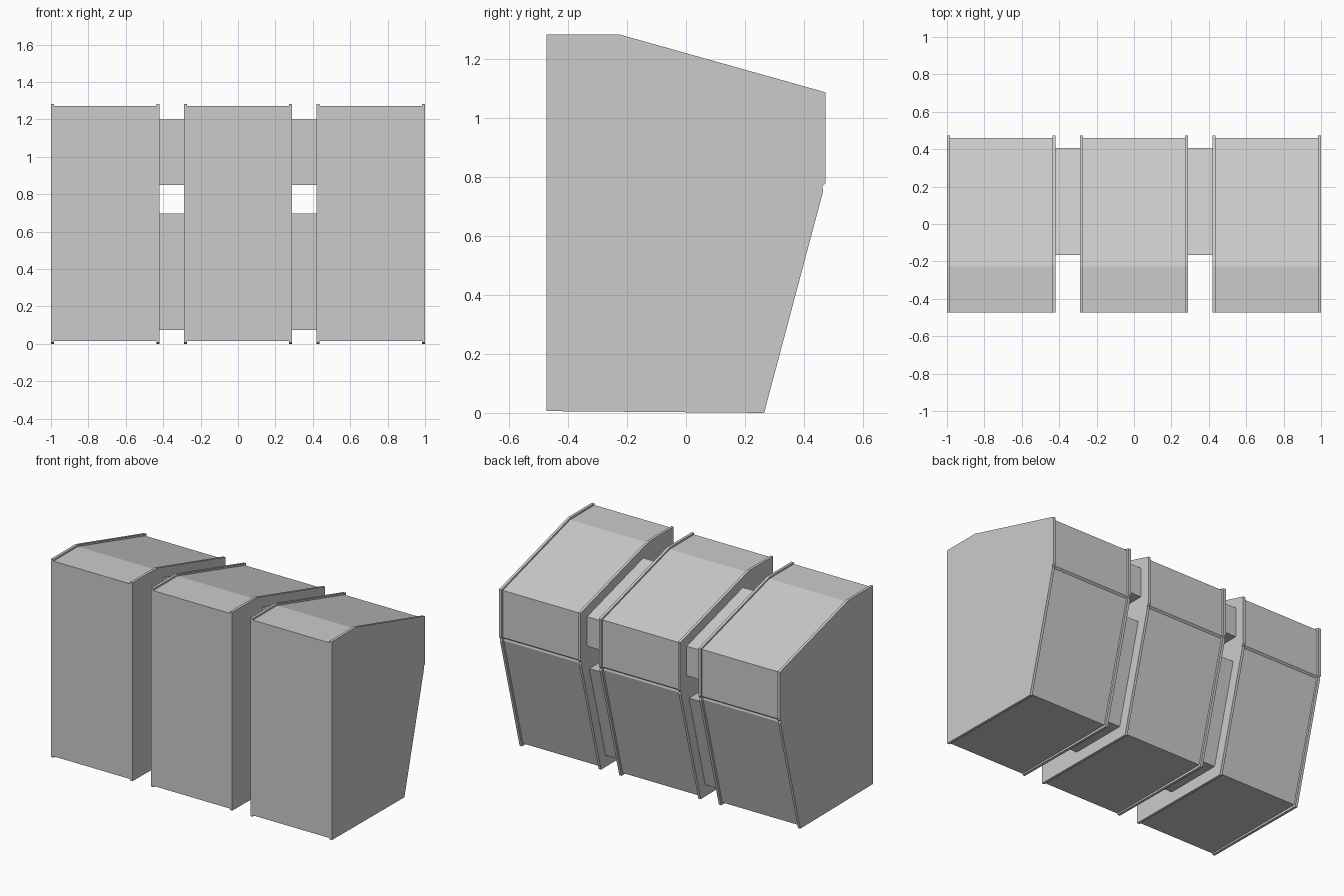
import bpy, bmesh

if "Cube" in bpy.data.objects:
    bpy.data.objects.remove(bpy.data.objects["Cube"])


def extrude_profile(name, profile, x0, x1):
    """Solid made from a (y, z) outline swept from x0 to x1."""
    bm = bmesh.new()
    face = bm.faces.new([bm.verts.new((x0, y, z)) for y, z in profile])
    ext = bmesh.ops.extrude_face_region(bm, geom=[face])
    verts = [v for v in ext["geom"] if isinstance(v, bmesh.types.BMVert)]
    bmesh.ops.translate(bm, verts=verts, vec=(x1 - x0, 0, 0))
    bmesh.ops.recalc_face_normals(bm, faces=bm.faces)
    mesh = bpy.data.meshes.new(name)
    bm.to_mesh(mesh)
    bm.free()
    obj = bpy.data.objects.new(name, mesh)
    bpy.context.collection.objects.link(obj)
    return obj


# Side panel outline, with the small notch at the seam on the back
panel = [(-0.473, 0.006), (-0.473, 1.283), (-0.225, 1.283), (0.473, 1.087),
         (0.473, 0.778), (0.462, 0.767), (0.465, 0.752), (0.265, 0.0)]
# Cabinet shell outline, recessed inside the panels except at the front
shell = [(-0.473, 0.015), (-0.473, 1.272), (-0.226, 1.272), (0.46, 1.079),
         (0.46, 0.776), (0.448, 0.766), (0.451, 0.752), (0.255, 0.015)]
# Spacer blocks between the cabinets
upper = [(-0.165, 0.85), (-0.165, 1.2), (0.407, 1.04), (0.407, 0.85)]
lower = [(-0.165, 0.075), (-0.165, 0.697), (0.384, 0.697), (0.218, 0.075)]

HALF, THICK = 0.29, 0.017

# Three cabinets, each with two side panels
for label, cx in (("left", -0.71), ("middle", 0.0), ("right", 0.71)):
    a, b = cx - HALF, cx + HALF
    extrude_profile(f"{label}_cabinet_shell", shell, a + THICK, b - THICK)
    extrude_profile(f"{label}_cabinet_panel_a", panel, a, a + THICK)
    extrude_profile(f"{label}_cabinet_panel_b", panel, b - THICK, b)

# Upper and lower spacers in both gaps
for label, x0 in (("left", -0.42), ("right", 0.29)):
    extrude_profile(f"{label}_upper_spacer", upper, x0, x0 + 0.13)
    extrude_profile(f"{label}_lower_spacer", lower, x0, x0 + 0.13)
